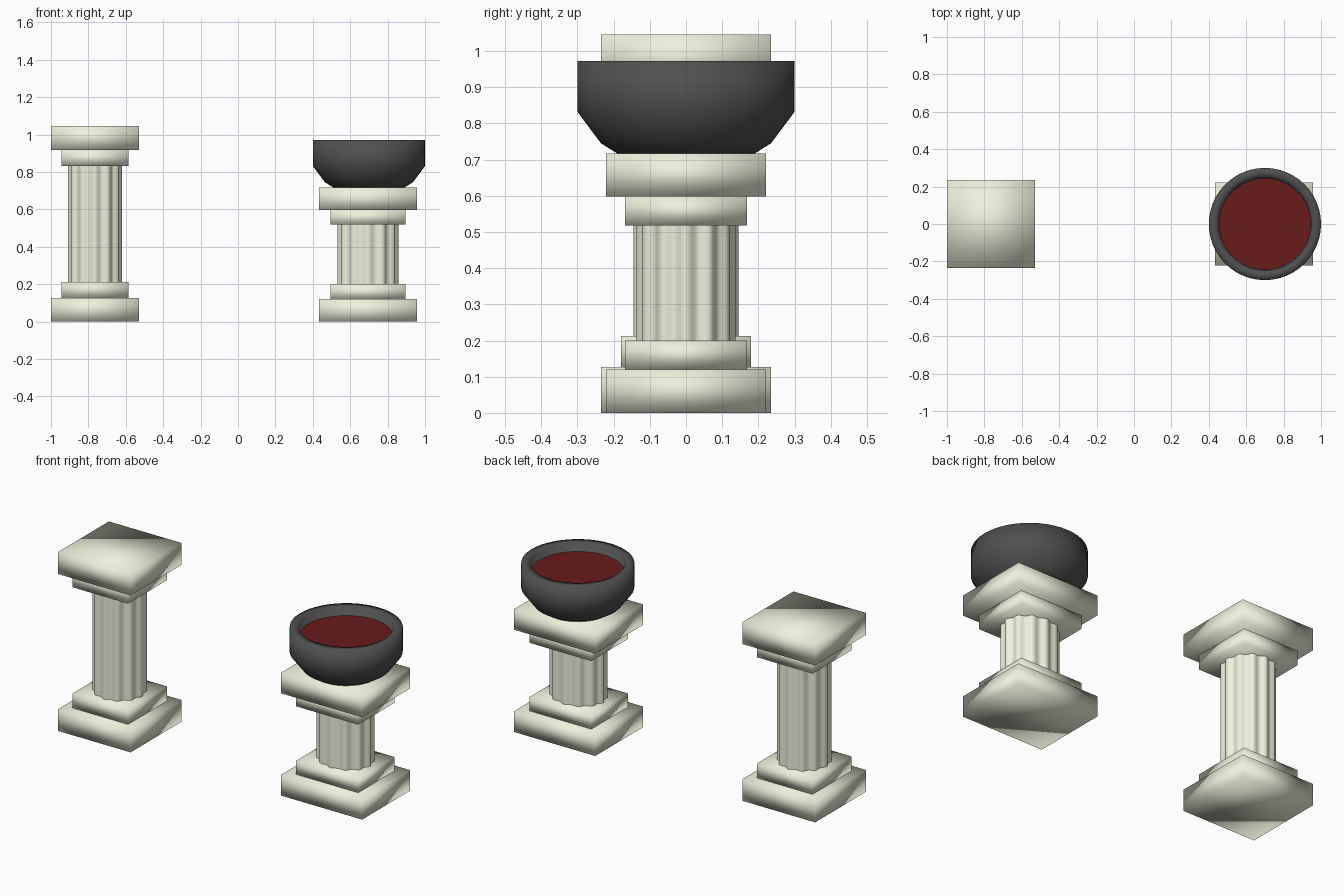
import bpy
import bmesh
from math import cos, sin, pi, radians
from mathutils import Vector

default = bpy.data.objects.get("Cube")
if default:
    bpy.data.objects.remove(default, do_unlink=True)


def material(name, rgb, roughness):
    mat = bpy.data.materials.new(name)
    mat.use_nodes = True
    color = (*rgb, 1)
    mat.diffuse_color = color
    bsdf = mat.node_tree.nodes["Principled BSDF"]
    bsdf.inputs["Base Color"].default_value = color
    bsdf.inputs["Roughness"].default_value = roughness
    return mat


STONE = material("cream stone", (0.87, 0.87, 0.72), 0.6)
IRON = material("dark bowl", (0.08, 0.08, 0.08), 0.5)
RED = material("red liquid", (0.14, 0.011, 0.011), 0.4)


def finish(bm, name, mat, location, scale=(1, 1, 1), angle=None):
    bmesh.ops.recalc_face_normals(bm, faces=bm.faces)
    mesh = bpy.data.meshes.new(name)
    bm.to_mesh(mesh)
    bm.free()
    mesh.materials.append(mat)
    mesh.shade_smooth()
    obj = bpy.data.objects.new(name, mesh)
    obj.location, obj.scale = location, scale
    bpy.context.collection.objects.link(obj)
    if angle:
        bpy.ops.object.select_all(action="DESELECT")
        obj.select_set(True)
        bpy.context.view_layer.objects.active = obj
        bpy.ops.object.shade_smooth_by_angle(angle=angle)
    return obj


def loft(bm, rings):
    """Skin equal-length vertex rings and cap both ends."""
    rings = [[bm.verts.new(p) for p in ring] for ring in rings]
    count = len(rings[0])
    for low, high in zip(rings, rings[1:]):
        for i in range(count):
            j = (i + 1) % count
            bm.faces.new((low[i], low[j], high[j], high[i]))
    bm.faces.new(rings[0])
    bm.faces.new(rings[-1])


def circle(radius, z, count=48):
    return [(radius * cos(2 * pi * i / count), radius * sin(2 * pi * i / count), z)
            for i in range(count)]


def slab(name, half, bottom, top, location, scale):
    bm = bmesh.new()
    bmesh.ops.create_cube(bm, size=1)
    for v in bm.verts:
        v.co = Vector((v.co.x * 2 * half, v.co.y * 2 * half, bottom if v.co.z < 0 else top))
    finish(bm, name, STONE, location, scale)


def fluted_shaft(name, bottom, top, location, scale, flutes=12, steps=10):
    count = flutes * steps

    def ring(z):
        points = []
        for i in range(count):
            a = 2 * pi * i / count
            r = 0.138 + 0.007 * cos(flutes * a)
            points.append((r * cos(a), r * sin(a), z))
        return points

    bm = bmesh.new()
    loft(bm, [ring(bottom), ring(top)])
    finish(bm, name, STONE, location, scale, radians(50))


def column(prefix, x, scale, levels):
    """Two stepped slabs at each end of a fluted shaft."""
    location = (x, 0, 0)
    z = [level / scale[2] for level in levels]
    wide, narrow = 0.235, 0.179
    slab(prefix + "_plinth", wide, z[0], z[1], location, scale)
    slab(prefix + "_base_step", narrow, z[1], z[2], location, scale)
    fluted_shaft(prefix + "_shaft", z[2], z[3], location, scale)
    slab(prefix + "_neck_step", narrow, z[3], z[4], location, scale)
    slab(prefix + "_capital", wide, z[4], z[5], location, scale)


# Tall and short columns
column("tall_column", -0.765, (1, 1, 1), (0, 0.127, 0.213, 0.833, 0.917, 1.045))
column("short_column", 0.695, (1.12, 0.943, 0.94), (0, 0.12, 0.2, 0.518, 0.598, 0.717))

# Bowl with a thick rim
bowl_profile = [(0.19, 0.717), (0.235, 0.745), (0.3, 0.832), (0.3, 0.972),
                (0.25, 0.972), (0.245, 0.915)]
bm = bmesh.new()
loft(bm, [circle(r, z) for r, z in bowl_profile])
finish(bm, "bowl", IRON, (0.7, 0, 0))

# Liquid surface inside the bowl
bm = bmesh.new()
bm.faces.new([bm.verts.new(p) for p in circle(0.245, 0.925)])
finish(bm, "bowl_liquid", RED, (0.7, 0, 0))
